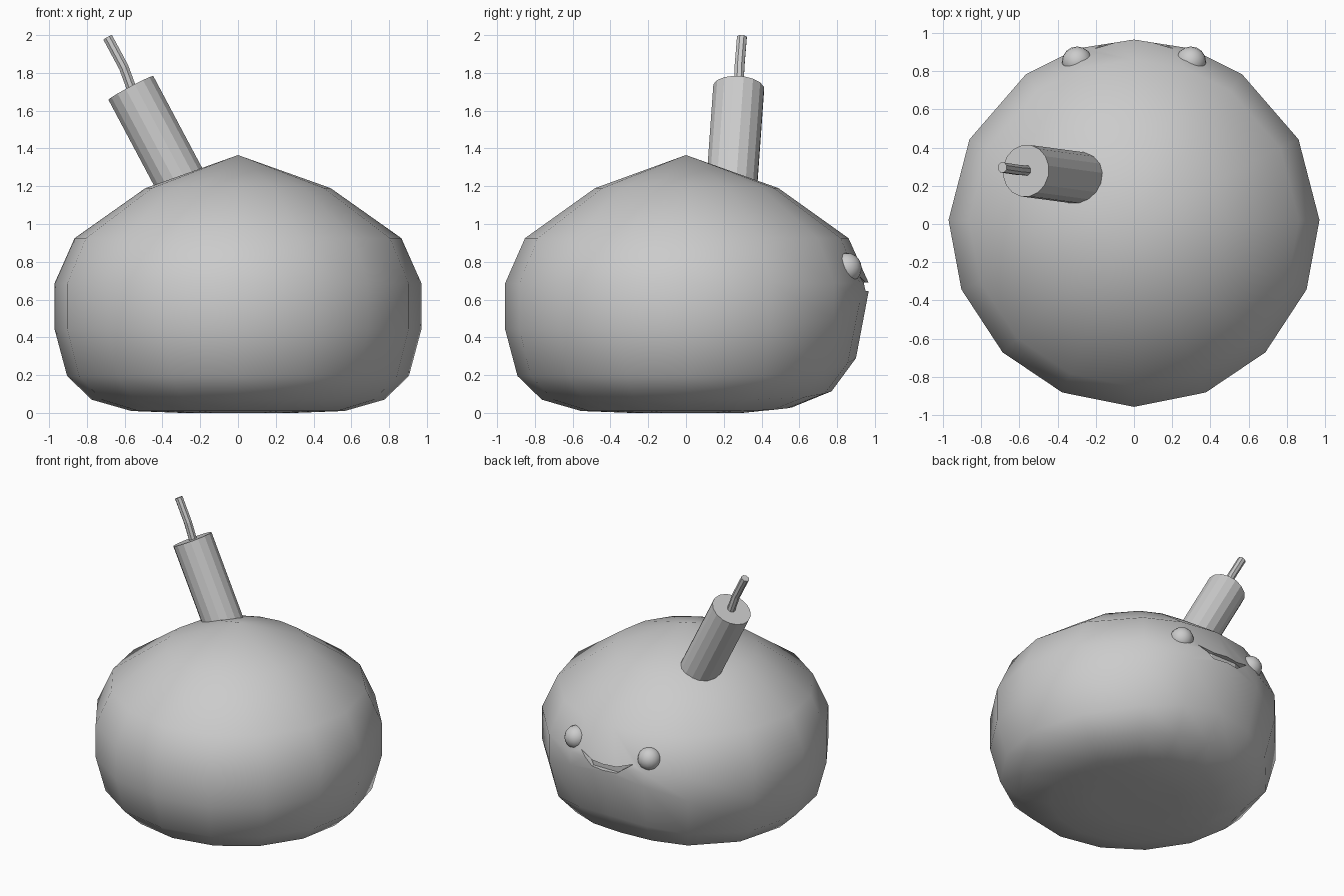
import bpy, bmesh, math
from mathutils import Vector

if "Cube" in bpy.data.objects:
    bpy.data.objects.remove(bpy.data.objects["Cube"])

grey = bpy.data.materials.new("plain grey")
grey.diffuse_color = (0.6, 0.6, 0.6, 1)
grey.use_nodes = True
grey.node_tree.nodes["Principled BSDF"].inputs["Base Color"].default_value = grey.diffuse_color


def finish(bm, name, smooth=False):
    bmesh.ops.recalc_face_normals(bm, faces=bm.faces)
    me = bpy.data.meshes.new(name)
    bm.to_mesh(me)
    bm.free()
    me.materials.append(grey)
    ob = bpy.data.objects.new(name, me)
    bpy.context.collection.objects.link(ob)
    for p in me.polygons:
        p.use_smooth = smooth
    return ob


def bridge(bm, a, b):
    n = len(a)
    for i in range(n):
        bm.faces.new((a[i], a[(i + 1) % n], b[(i + 1) % n], b[i]))


def tube(name, points, radius, sides):
    """Flat-sided tube with caps along a path."""
    bm = bmesh.new()
    pts = [Vector(p) for p in points]
    rings = []
    for i, p in enumerate(pts):
        d = (pts[min(i + 1, len(pts) - 1)] - pts[max(i - 1, 0)]).normalized()
        u = Vector((0, 1, 0)).cross(d).normalized()
        v = d.cross(u)
        angles = [2 * math.pi * (k + 0.5) / sides for k in range(sides)]
        rings.append([bm.verts.new(p + radius * (u * math.cos(a) + v * math.sin(a))) for a in angles])
    for a, b in zip(rings, rings[1:]):
        bridge(bm, a, b)
    bm.faces.new(rings[0])
    bm.faces.new(rings[-1])
    return finish(bm, name)


# Squat round body: (radius, height, lift at the back under the mouth)
profile = [(0.49, 1.19, 0.0), (0.865, 0.925, 0.0), (0.972, 0.685, 0.005),
           (0.972, 0.445, 0.195), (0.905, 0.195, 0.095), (0.775, 0.07, 0.045),
           (0.565, 0.01, 0.02), (0.3, 0.0, 0.0)]
bearings = [-90, -67, -44.5, -21, 1, 27, 54, 72, 90]
bearings += [180 - b for b in bearings[-2:0:-1]]
bm = bmesh.new()
rings = []
for r, z, lift in profile:
    ring = []
    for b in bearings:
        a = math.radians(b)
        w = math.exp(-((b - 90) / 32) ** 2)
        rr = r * (1 - 0.01 * abs(math.sin(a)))
        ring.append(bm.verts.new((rr * math.cos(a), rr * math.sin(a) + 0.004, z + lift * w)))
    rings.append(ring)
for a, b in zip(rings, rings[1:]):
    bridge(bm, a, b)
for z, ring in ((1.365, rings[0]), (0.0, rings[-1])):
    tip = bm.verts.new((0, 0, z))
    for i in range(len(ring)):
        bm.faces.new((ring[i], ring[(i + 1) % len(ring)], tip))
body = finish(bm, "body", True)

# Smiling mouth slot, cut into the back face
bm = bmesh.new()
outline = [(-0.21, 0.725), (-0.1, 0.69), (0.1, 0.69), (0.21, 0.725), (0.1, 0.645), (-0.1, 0.645)]
near = [bm.verts.new((x, 0.86 + 0.07 * (abs(x) < 0.15), z)) for x, z in outline]
far = [bm.verts.new((x, 1.1, z)) for x, z in outline]
bridge(bm, near, far)
bm.faces.new(near)
bm.faces.new(far)
bmesh.ops.triangulate(bm, faces=bm.faces)
cutter = finish(bm, "mouth_cutter")
cutter.hide_render = True
cutter.hide_set(True)
cut = body.modifiers.new("mouth", "BOOLEAN")
cut.operation = "DIFFERENCE"
cut.solver = "EXACT"
cut.object = cutter

# Eyes, half sunk in the body
for side, label in ((-1, "left"), (1, "right")):
    bm = bmesh.new()
    bmesh.ops.create_uvsphere(bm, u_segments=16, v_segments=10, radius=0.08)
    bmesh.ops.translate(bm, verts=bm.verts, vec=(side * 0.298, 0.85, 0.767))
    finish(bm, "eye_" + label, True)

# Leaning candle and its bent wick
tube("candle", [(-0.24, 0.235, 1.105), (-0.567, 0.279, 1.72)], 0.137, 16)
tube("wick", [(-0.557, 0.28, 1.70), (-0.605, 0.283, 1.83), (-0.69, 0.296, 1.988)], 0.028, 8)
